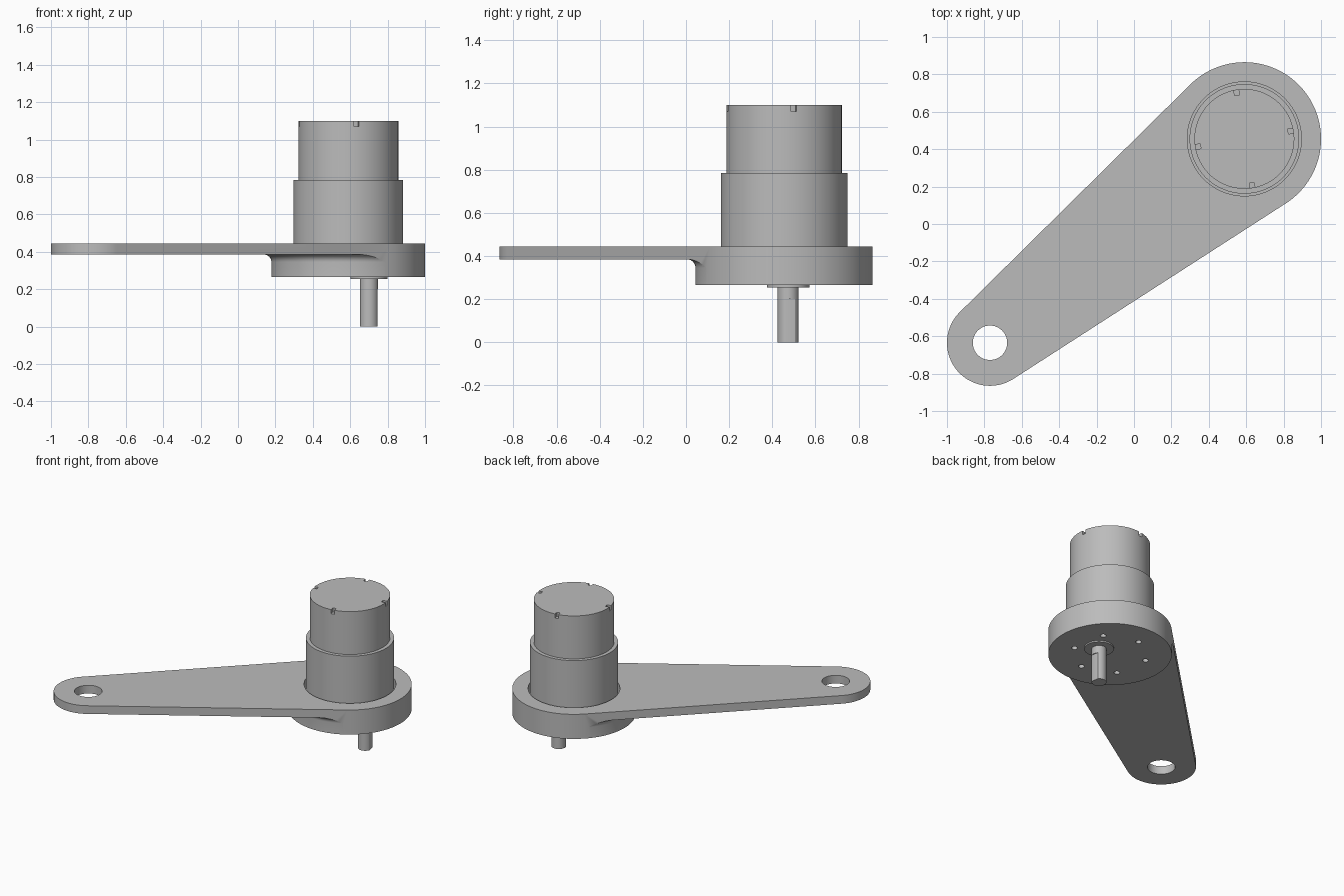
import bpy, bmesh
from math import sin, cos, pi, radians, atan2, acos, hypot
from mathutils import Matrix, Vector

if "Cube" in bpy.data.objects:
    bpy.data.objects.remove(bpy.data.objects["Cube"])

MAIN = Vector((0.59, 0.455, 0))       # centre of the motor end
TIP = Vector((-0.77, -0.635, 0))      # centre of the pivot end
R_MAIN, R_TIP, R_HOLE = 0.41, 0.23, 0.092
TURN = radians(9.5)                   # how far the motor is turned in its mount

grey = bpy.data.materials.new("plain grey")
grey.use_nodes = True
grey.diffuse_color = (0.5, 0.5, 0.5, 1)
grey.node_tree.nodes["Principled BSDF"].inputs["Base Color"].default_value = (0.5, 0.5, 0.5, 1)


def finish(name, bm):
    bmesh.ops.recalc_face_normals(bm, faces=bm.faces)
    mesh = bpy.data.meshes.new(name)
    bm.to_mesh(mesh)
    bm.free()
    mesh.materials.append(grey)
    obj = bpy.data.objects.new(name, mesh)
    bpy.context.collection.objects.link(obj)
    return obj


def prism(name, outline, z0, z1):
    bm = bmesh.new()
    face = bm.faces.new([bm.verts.new((x, y, z0)) for x, y in outline])
    top = bmesh.ops.extrude_face_region(bm, geom=[face])["geom"]
    bmesh.ops.translate(bm, vec=(0, 0, z1 - z0),
                        verts=[v for v in top if isinstance(v, bmesh.types.BMVert)])
    return finish(name, bm)


def arc(centre, r, a0, a1, n):
    return [(centre.x + r * cos(a0 + (a1 - a0) * i / n),
             centre.y + r * sin(a0 + (a1 - a0) * i / n)) for i in range(n + 1)]


def disc(name, centre, r, z0, z1, n=96):
    return prism(name, arc(centre, r, 0, 2 * pi, n)[:-1], z0, z1)


def lathe(name, centre, profile, closed=False, n=128):
    """Turn (radius, height) points around a vertical axis."""
    rings = profile + profile[:1] if closed else profile
    bm = bmesh.new()
    verts = [bm.verts.new((r, 0, z)) for r, z in rings]
    edges = [bm.edges.new(pair) for pair in zip(verts, verts[1:])]
    bmesh.ops.spin(bm, geom=verts + edges, cent=(0, 0, 0), axis=(0, 0, 1),
                   angle=2 * pi, steps=n)
    bmesh.ops.remove_doubles(bm, verts=bm.verts, dist=1e-5)
    bmesh.ops.translate(bm, verts=bm.verts, vec=centre)
    return finish(name, bm)


def box(name, centre, size, angle):
    bm = bmesh.new()
    place = Matrix.Translation(centre) @ Matrix.Rotation(angle, 4, "Z")
    bmesh.ops.create_cube(bm, size=1, matrix=place @ Matrix.Diagonal((*size, 1)))
    return finish(name, bm)


def cut(obj, cutters):
    bpy.context.view_layer.objects.active = obj
    for cutter in cutters:
        mod = obj.modifiers.new("cut", "BOOLEAN")
        mod.operation, mod.solver, mod.object = "DIFFERENCE", "EXACT", cutter
        bpy.ops.object.modifier_apply(modifier=mod.name)
        bpy.data.objects.remove(cutter)


def polar(r, a, z=0):
    return MAIN + Vector((r * cos(a), r * sin(a), z))


# Arm: tapered outline, thinned below everywhere outside the round boss
span = TIP - MAIN
heading = atan2(span.y, span.x) % (2 * pi)
spread = acos((R_MAIN - R_TIP) / hypot(span.x, span.y))
outline = (arc(MAIN, R_MAIN, heading + spread - 2 * pi, heading - spread, 72)
           + arc(TIP, R_TIP, heading - spread, heading + spread, 56))
arm = prism("arm", outline, 0.265, 0.445)
inner, fillet = R_MAIN + 0.001, 0.04
curve = [(inner + fillet * (1 - cos(i * pi / 16)), 0.345 + fillet * sin(i * pi / 16))
         for i in range(9)]
relief = lathe("relief_cutter", MAIN, [(inner, 0.2)] + curve + [(3, 0.385), (3, 0.2)], True)
holes = [disc("screw_hole_cutter", polar(0.25, TURN + radians(30 + 60 * k)), 0.02, 0.2, 0.312, 24)
         for k in range(6)]
cut(arm, [relief,
          disc("pivot_hole_cutter", TIP, R_HOLE, 0.2, 0.6, 64),
          disc("motor_pocket_cutter", MAIN, 0.305, 0.32, 0.6)] + holes)

# Motor body: two stepped cylinders with four notches in the top rim
motor = lathe("motor_body", MAIN, [(0, 0.318), (0.293, 0.318), (0.293, 0.785),
                                   (0.267, 0.785), (0.267, 1.1), (0, 1.1)])
cut(motor, [box("notch_cutter", polar(0.267, TURN + k * pi / 2, 1.1), (0.06, 0.026, 0.06),
                TURN + k * pi / 2) for k in range(4)])

# Output collar and flatted shaft, off centre under the boss
axis = polar(0.112, TURN)
collar = disc("shaft_collar", axis, 0.098, 0.255, 0.3)
shaft = disc("output_shaft", axis, 0.049, 0, 0.3, 64)
cut(shaft, [box("flat_cutter", polar(0.112 + 0.092, TURN, 0.05), (0.1, 0.2, 0.3), TURN)])

# Smooth round walls, crisp rims
bpy.ops.object.select_all(action="DESELECT")
for obj in (arm, motor, collar, shaft):
    obj.select_set(True)
bpy.context.view_layer.objects.active = arm
bpy.ops.object.shade_smooth_by_angle(angle=radians(30))
